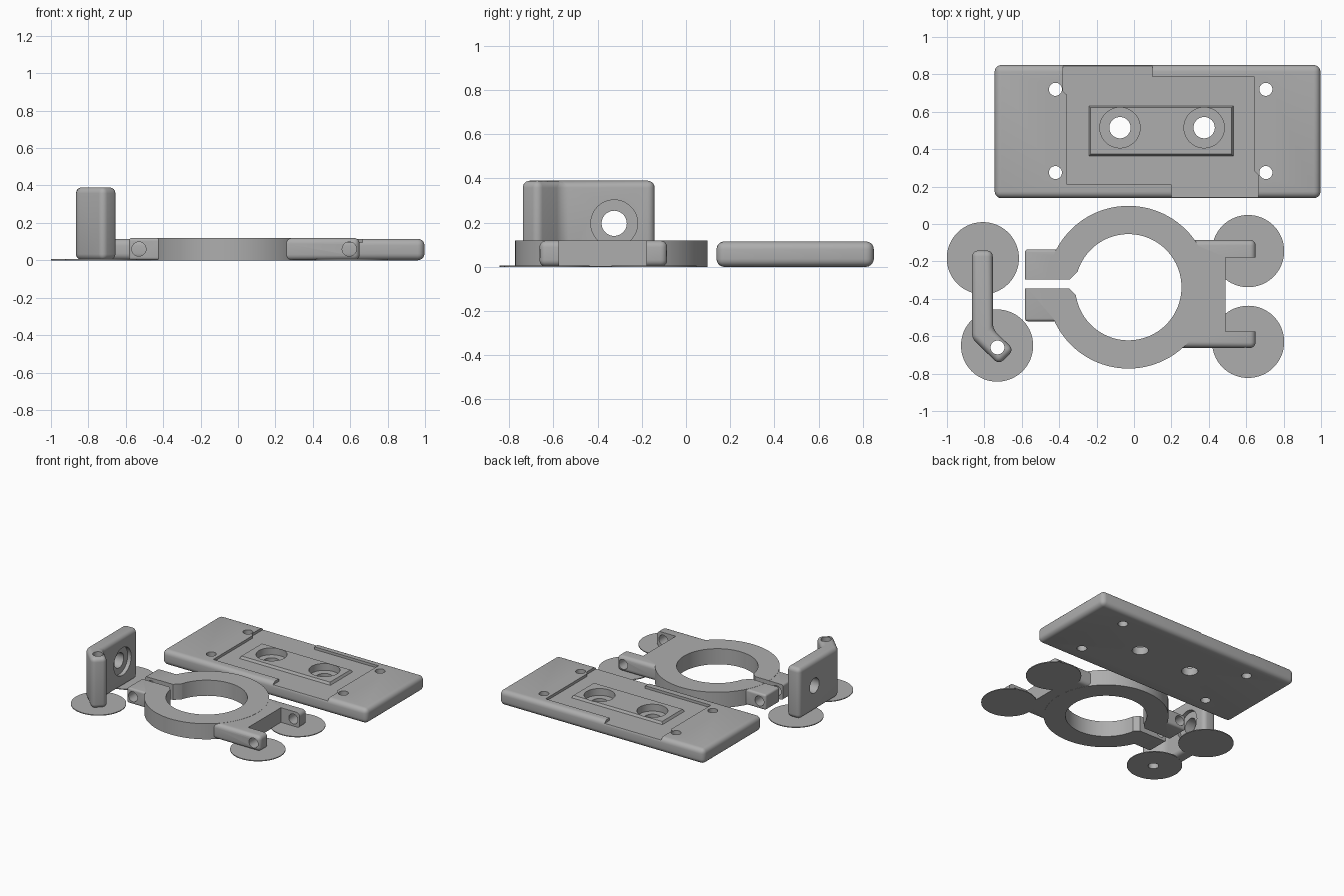
import bpy, bmesh, math
from mathutils import Matrix, Vector

if "Cube" in bpy.data.objects:
    bpy.data.objects.remove(bpy.data.objects["Cube"], do_unlink=True)

grey = bpy.data.materials.new("plain grey")
grey.use_nodes = True
grey.diffuse_color = (0.42, 0.42, 0.42, 1)
grey.node_tree.nodes["Principled BSDF"].inputs["Base Color"].default_value = (0.42, 0.42, 0.42, 1)


def finish(name, bm):
    mesh = bpy.data.meshes.new(name)
    bmesh.ops.recalc_face_normals(bm, faces=bm.faces)
    bm.to_mesh(mesh)
    bm.free()
    mesh.materials.append(grey)
    obj = bpy.data.objects.new(name, mesh)
    bpy.context.collection.objects.link(obj)
    return obj


def prism(name, points, z0, z1, bevel=0.0):
    """Extruded outline, optionally rounded on every edge."""
    bm = bmesh.new()
    face = bm.faces.new([bm.verts.new((x, y, z0)) for x, y in points])
    top = bmesh.ops.extrude_face_region(bm, geom=[face])["geom"]
    bmesh.ops.translate(bm, vec=(0, 0, z1 - z0),
                        verts=[v for v in top if isinstance(v, bmesh.types.BMVert)])
    bmesh.ops.recalc_face_normals(bm, faces=bm.faces)
    if bevel:
        bmesh.ops.bevel(bm, geom=list(bm.edges), offset=bevel, segments=5,
                        profile=0.5, affect='EDGES', clamp_overlap=True)
    return finish(name, bm)


def box(name, x0, x1, y0, y1, z0, z1, bevel=0.0):
    return prism(name, [(x0, y0), (x1, y0), (x1, y1), (x0, y1)], z0, z1, bevel)


def cylinder(name, start, end, radius, sides=48):
    a, b = Vector(start), Vector(end)
    turn = (b - a).to_track_quat('Z', 'Y').to_matrix().to_4x4()
    bm = bmesh.new()
    bmesh.ops.create_cone(bm, cap_ends=True, segments=sides, radius1=radius, radius2=radius,
                          depth=(b - a).length, matrix=Matrix.Translation((a + b) / 2) @ turn)
    return finish(name, bm)


def combine(obj, others, operation):
    """Apply booleans and discard the helper solids."""
    for other in others:
        mod = obj.modifiers.new("cut", 'BOOLEAN')
        mod.operation, mod.object, mod.solver = operation, other, 'EXACT'
        bpy.context.view_layer.update()
        result = bpy.data.meshes.new_from_object(
            obj.evaluated_get(bpy.context.evaluated_depsgraph_get()))
        obj.modifiers.clear()
        obj.data = result
        bpy.data.objects.remove(other, do_unlink=True)


def smooth(obj):
    bpy.ops.object.select_all(action='DESELECT')
    obj.select_set(True)
    bpy.context.view_layer.objects.active = obj
    bpy.ops.object.shade_smooth_by_angle(angle=math.radians(30))


# Mounting plate with a stepped shallow channel
plate = box("mounting_plate", -0.745, 0.997, 0.138, 0.85, 0, 0.115, 0.036)
channel = prism("channel_cutter", [
    (-0.38, 0.9), (-0.38, 0.71), (-0.358, 0.69), (-0.358, 0.21), (0.2, 0.21), (0.2, 0.1),
    (0.665, 0.1), (0.665, 0.26), (0.645, 0.28), (0.645, 0.785), (0.1, 0.785), (0.1, 0.9)],
    0.095, 0.2)
combine(plate, [channel], 'DIFFERENCE')

# Raised pad with sloping sides inside the channel
pad = box("pad", -0.25, 0.54, 0.355, 0.64, 0.08, 0.113)
for v in pad.data.vertices:
    if v.co.z > 0.1:
        v.co.x += 0.018 if v.co.x < 0 else -0.018
        v.co.y += 0.018 if v.co.y < 0.5 else -0.018
combine(plate, [pad], 'UNION')

cutters = []
for x in (-0.075, 0.375):
    cutters.append(cylinder("bolt_hole", (x, 0.515, -0.1), (x, 0.515, 0.2), 0.057))
    cutters.append(cylinder("counterbore", (x, 0.515, 0.06), (x, 0.515, 0.2), 0.108))
for x in (-0.42, 0.705):
    for y in (0.275, 0.72):
        cutters.append(cylinder("screw_hole", (x, y, -0.1), (x, y, 0.2), 0.035, 32))
combine(plate, cutters, 'DIFFERENCE')
smooth(plate)

# Split ring clamp with pinch lugs and a forked hinge
cx, cy = -0.03, -0.338
clamp = cylinder("ring_clamp", (cx, cy, 0), (cx, cy, 0.12), 0.435, 96)
fork = box("fork", 0.15, 0.65, -0.663, -0.085, 0.001, 0.119, 0.03)
notch = box("notch", 0.49, 0.8, -0.575, -0.178, -0.1, 0.3)
combine(fork, [notch], 'DIFFERENCE')
lugs = box("lugs", -0.583, -0.2, -0.52, -0.136, 0.001, 0.119, 0.015)
combine(clamp, [fork, lugs], 'UNION')
combine(clamp, [
    cylinder("bore", (cx, cy, -0.1), (cx, cy, 0.3), 0.284, 96),
    box("slit", -0.8, -0.25, -0.345, -0.297, -0.1, 0.3),
    prism("slit_flare", [(-0.345, -0.345), (-0.28, -0.41), (-0.28, -0.232), (-0.345, -0.297)], -0.1, 0.3),
    cylinder("lug_hole", (-0.53, -0.8, 0.06), (-0.53, 0, 0.06), 0.038, 32),
    cylinder("pivot_hole", (0.595, -0.8, 0.06), (0.595, 0.1, 0.06), 0.038, 32),
], 'DIFFERENCE')
smooth(clamp)

# Upright bracket with an angled hinge end
bracket = prism("upright_bracket", [
    (-0.866, -0.142), (-0.755, -0.142), (-0.755, -0.562), (-0.642, -0.672),
    (-0.722, -0.752), (-0.866, -0.612)], 0.001, 0.39, 0.032)
combine(bracket, [
    cylinder("side_hole", (-1, -0.325, 0.197), (-0.6, -0.325, 0.197), 0.057),
    cylinder("side_counterbore", (-0.785, -0.325, 0.197), (-0.6, -0.325, 0.197), 0.106),
    cylinder("hinge_bore", (-0.73, -0.66, -0.1), (-0.73, -0.66, 0.6), 0.037, 32),
], 'DIFFERENCE')
smooth(bracket)

# Thin base discs under the small contact areas
for name, x, y in (("bracket_disc_back", -0.808, -0.183), ("bracket_disc_front", -0.732, -0.65),
                   ("fork_disc_back", 0.61, -0.145), ("fork_disc_front", 0.61, -0.63)):
    disc = cylinder(name, (x, y, 0), (x, y, 0.006), 0.193, 64)
    if name == "bracket_disc_front":
        combine(disc, [cylinder("disc_hole", (-0.73, -0.66, -0.1), (-0.73, -0.66, 0.1), 0.037, 32)],
                'DIFFERENCE')
    smooth(disc)
